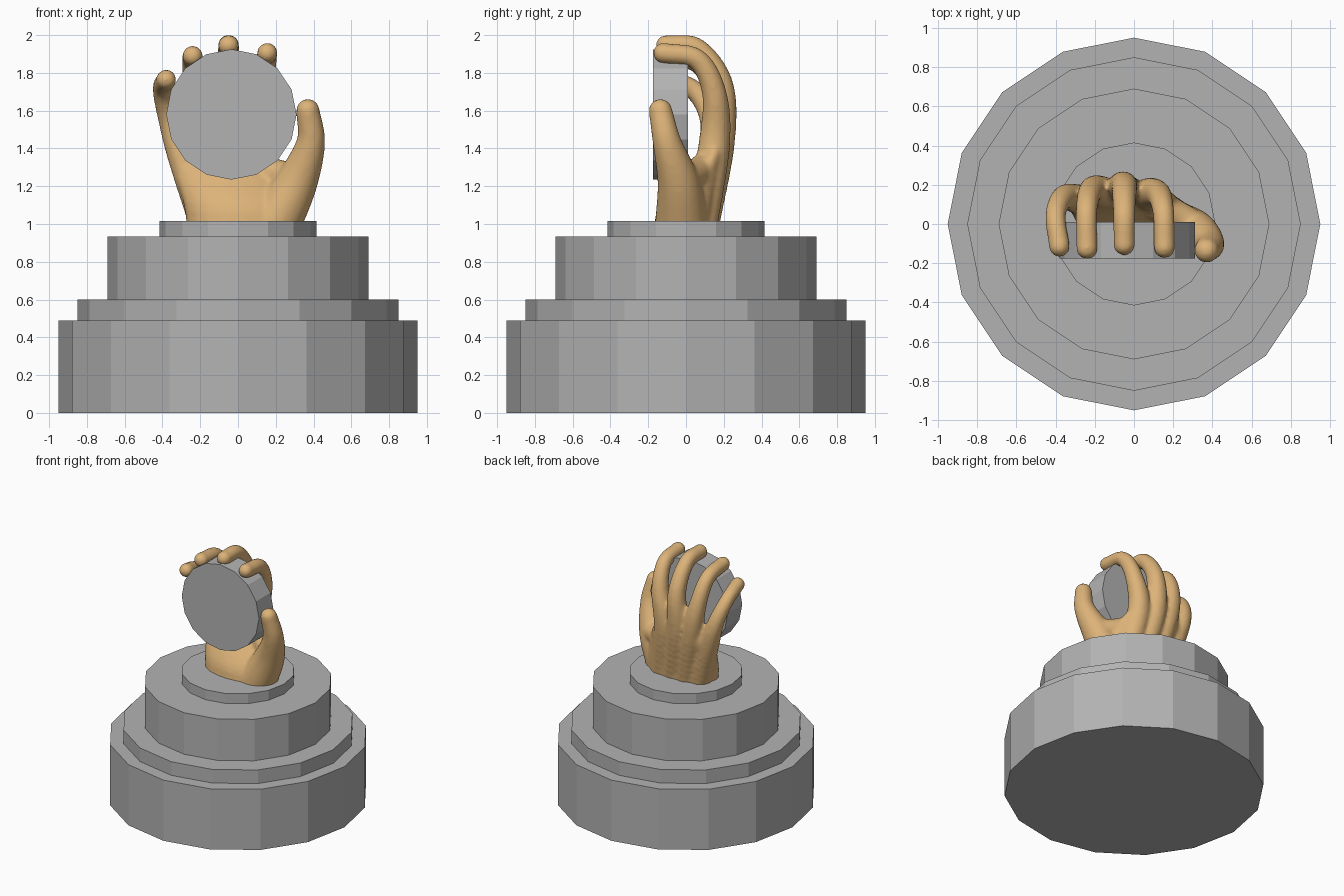
import bpy, bmesh, math
from mathutils import Vector, Matrix

if "Cube" in bpy.data.objects:
    bpy.data.objects.remove(bpy.data.objects["Cube"])

def material(name, rgb):
    m = bpy.data.materials.new(name)
    m.diffuse_color = (*rgb, 1)
    m.use_nodes = True
    m.node_tree.nodes["Principled BSDF"].inputs["Base Color"].default_value = m.diffuse_color
    return m

stone = material("grey stone", (0.45, 0.45, 0.45))
skin = material("tan skin", (0.72, 0.45, 0.19))

def cylinder(name, r, lo, hi, matrix=Matrix()):
    """16-sided flat-shaded cylinder between two heights, a corner on +x."""
    bm = bmesh.new()
    rings = [[bm.verts.new((r * math.cos(i * math.tau / 16), r * math.sin(i * math.tau / 16), z))
              for i in range(16)] for z in (lo, hi)]
    bm.faces.new(rings[0][::-1])
    bm.faces.new(rings[1])
    for i in range(16):
        j = (i + 1) % 16
        bm.faces.new((rings[0][i], rings[0][j], rings[1][j], rings[1][i]))
    me = bpy.data.meshes.new(name)
    bm.transform(matrix)
    bm.to_mesh(me)
    bm.free()
    me.materials.append(stone)
    ob = bpy.data.objects.new(name, me)
    bpy.context.collection.objects.link(ob)
    return ob

# Stepped pedestal
for name, r, lo, hi in (("pedestal_base", .95, 0, .49), ("pedestal_lower_step", .85, .49, .60),
                        ("pedestal_drum", .69, .60, .935), ("pedestal_top_step", .415, .935, 1.015)):
    cylinder(name, r, lo, hi)

# Upright disc held by the hand
cylinder("held_disc", .345, -.01, .175,
         Matrix.Translation((-.035, 0, 1.58)) @ Matrix.Rotation(math.pi / 2, 4, 'X'))

# Hand: balls swept along smooth paths, fused by a voxel remesh
hand_bm = bmesh.new()

def sweep(points, steps=9):
    """Points are (x, y, z, rx, ry, rz) or (x, y, z, r); Catmull-Rom between them."""
    p = [Vector(q if len(q) == 6 else (*q, q[3], q[3])) for q in points]
    p = [p[0] * 2 - p[1]] + p + [p[-1] * 2 - p[-2]]
    for k in range(1, len(p) - 2):
        a, b, c, d = p[k - 1:k + 3]
        for s in range(steps + (k == len(p) - 3)):
            t = s / steps
            v = .5 * (2 * b + (c - a) * t + (2 * a - 5 * b + 4 * c - d) * t * t
                      + (3 * b - a - 3 * c + d) * t ** 3)
            bmesh.ops.create_icosphere(hand_bm, subdivisions=3, radius=1, matrix=
                                       Matrix.Translation(v[:3]) @ Matrix.Diagonal((*v[3:], 1)))

# Palm and wrist
sweep([(.02, 0, .96, .29, .175, .04), (.01, .02, 1.1, .30, .165, .04),
       (-.04, .085, 1.25, .29, .12, .04), (-.07, .14, 1.36, .27, .085, .04),
       (-.08, .155, 1.43, .23, .06, .03)])
# Fingers, each running from the wrist over its knuckle to the tip
sweep([(-.17, .07, 1.0, .09), (-.30, .13, 1.36, .075), (-.365, .13, 1.56, .06),
       (-.40, .04, 1.71, .053), (-.38, -.115, 1.765, .054)])
sweep([(-.07, .09, 1.0, .09), (-.17, .165, 1.41, .082), (-.22, .165, 1.66, .065),
       (-.242, .07, 1.85, .056), (-.24, -.125, 1.89, .055)])
sweep([(.04, .09, 1.0, .09), (-.05, .175, 1.43, .085), (-.05, .185, 1.73, .068),
       (-.05, .06, 1.925, .058), (-.05, -.105, 1.945, .056)])
sweep([(.15, .08, 1.0, .09), (.08, .15, 1.42, .085), (.125, .15, 1.69, .066),
       (.15, .06, 1.87, .056), (.155, -.12, 1.905, .055)])
# Thumb
sweep([(.19, -.02, 1.0, .145), (.31, -.04, 1.22, .112), (.385, -.10, 1.43, .077),
       (.37, -.135, 1.60, .063)])
# Web between thumb and palm
sweep([(.10, .10, 1.30, .08), (.22, .04, 1.26, .08), (.32, -.03, 1.24, .09)])

me = bpy.data.meshes.new("hand")
hand_bm.to_mesh(me)
hand_bm.free()
hand = bpy.data.objects.new("hand", me)
bpy.context.collection.objects.link(hand)
me.materials.append(skin)
remesh = hand.modifiers.new("fuse", 'REMESH')
remesh.mode = 'VOXEL'
remesh.voxel_size = .012
remesh.use_smooth_shade = True
smooth = hand.modifiers.new("soften", 'SMOOTH')
smooth.factor = .5
smooth.iterations = 10
